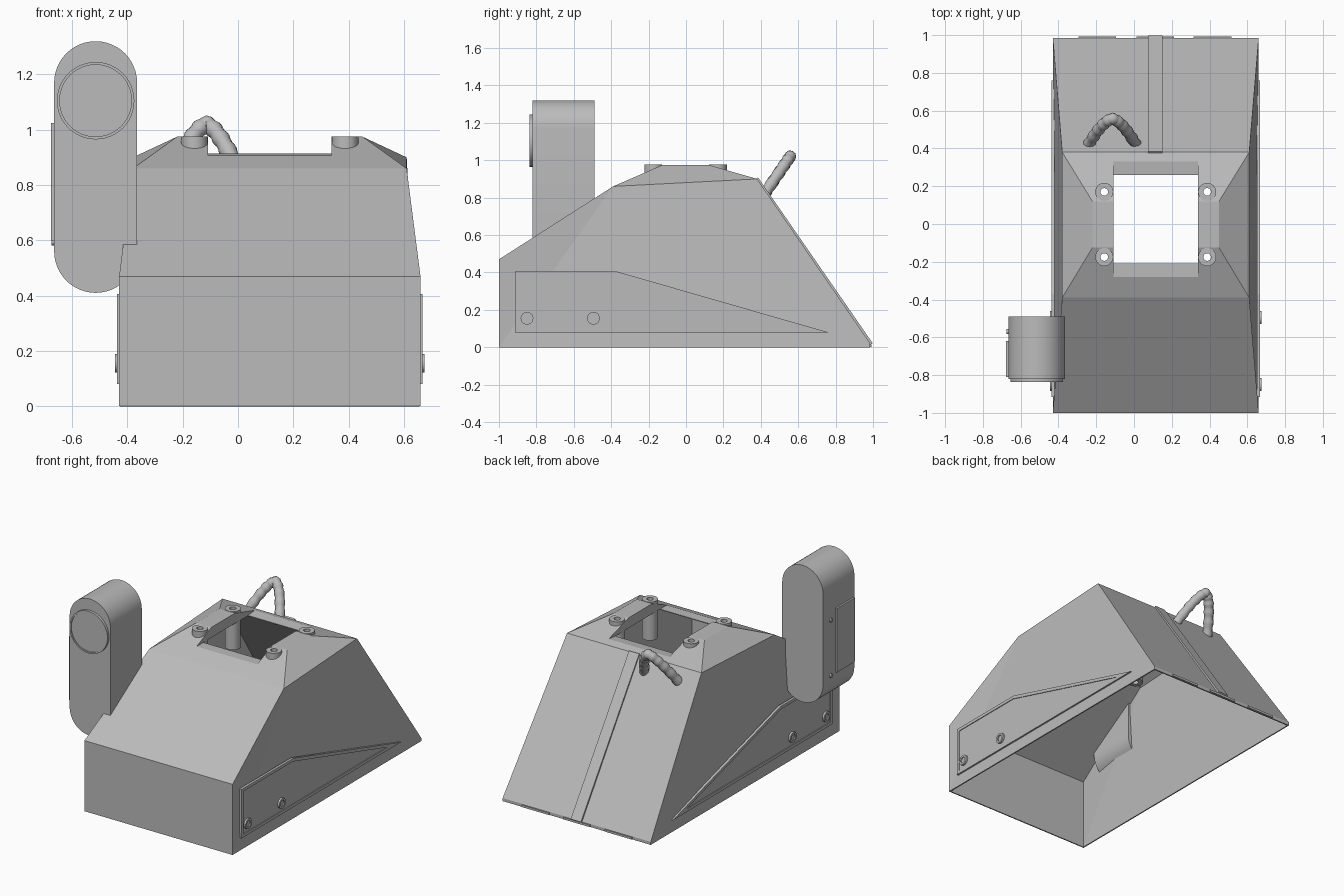
import bpy, bmesh, math
from mathutils import Vector, Matrix

if "Cube" in bpy.data.objects:
    bpy.data.objects.remove(bpy.data.objects["Cube"])

CX = 0.115  # hull centre line
grey = bpy.data.materials.new("grey")
grey.diffuse_color = (0.5, 0.5, 0.5, 1)
grey.use_nodes = True
grey.node_tree.nodes["Principled BSDF"].inputs["Base Color"].default_value = grey.diffuse_color


def make(name, bm, smooth=False):
    bmesh.ops.recalc_face_normals(bm, faces=bm.faces)
    me = bpy.data.meshes.new(name)
    bm.to_mesh(me)
    bm.free()
    ob = bpy.data.objects.new(name, me)
    bpy.context.collection.objects.link(ob)
    me.materials.append(grey)
    if smooth:
        bpy.ops.object.select_all(action='DESELECT')
        ob.select_set(True)
        bpy.context.view_layer.objects.active = ob
        bpy.ops.object.shade_smooth_by_angle(angle=math.radians(35))
    return ob


def prism(bm, pts, to3d, a, b):
    """Extrude a 2D outline from depth a to depth b."""
    lo = [bm.verts.new(to3d(p, a)) for p in pts]
    hi = [bm.verts.new(to3d(p, b)) for p in pts]
    bm.faces.new(lo)
    bm.faces.new(hi[::-1])
    for i in range(len(pts)):
        j = (i + 1) % len(pts)
        bm.faces.new((lo[i], lo[j], hi[j], hi[i]))


def lathe(bm, profile, origin, axis, n=32):
    """Revolve a closed (radius, height) profile about an axis."""
    rot = Vector((0, 0, 1)).rotation_difference(Vector(axis)).to_matrix().to_4x4()
    m = Matrix.Translation(origin) @ rot
    rings = [[bm.verts.new(m @ Vector((r * math.cos(t), r * math.sin(t), h))) for r, h in profile]
             for t in (2 * math.pi * i / n for i in range(n))]
    k = len(profile)
    for i in range(n):
        a, b = rings[i], rings[(i + 1) % n]
        for j in range(k):
            bm.faces.new((a[j], b[j], b[(j + 1) % k], a[(j + 1) % k]))


def disc(bm, r, h, origin, axis, n=32):
    rot = Vector((0, 0, 1)).rotation_difference(Vector(axis)).to_matrix().to_4x4()
    m = Matrix.Translation(Vector(origin) + Vector(axis) * h / 2) @ rot
    bmesh.ops.create_cone(bm, cap_ends=True, segments=n, radius1=r, radius2=r, depth=h, matrix=m)


def box(bm, lo, hi):
    prism(bm, [(lo[0], lo[1]), (hi[0], lo[1]), (hi[0], hi[1]), (lo[0], hi[1])],
          lambda p, d: (p[0], p[1], d), lo[2], hi[2])


# Hull shell: half-width, y, z of each mirrored corner
P = dict(A=(.545, -1, 0), B=(.545, -1, .47), C=(.495, -.39, .86), D=(.495, .38, .9),
         E=(.545, .985, .02), G=(.545, .985, 0),
         T=(.335, -.125, .975), U=(.335, .12, .975), N=(.223, -.125, .975), M=(.223, .12, .975),
         S=(.223, -.28, .907), R=(.223, .33, .9144), H=(.223, -.21, .907), K=(.223, .26, .907))
bm = bmesh.new()
V = {(k, s): bm.verts.new((CX + s * p[0], p[1], p[2])) for k, p in P.items() for s in (-1, 1)}
for s in (-1, 1):
    for f in ("ABC", "ACD", "ADEG", "CDUT", "TUMN", "NMRKHS"):
        bm.faces.new([V[k, s] for k in f][::s])
for f in ("AB", "BC", "CTNS", "SH", "RK", "DUMR", "DE", "EG"):
    bm.faces.new([V[k, -1] for k in f] + [V[k, 1] for k in f[::-1]])
hull = make("hull_shell", bm)
mod = hull.modifiers.new("thickness", 'SOLIDIFY')
mod.thickness = 0.012
mod.offset = -1

# Mounting posts with through holes, and the cutter that opens the deck
posts, holes = bmesh.new(), bmesh.new()
for x in (CX - .2725, CX + .2725):
    for y in (-.175, .17):
        lathe(posts, [(.02, 0), (.048, 0), (.048, .256), (.02, .256)], (x, y, .72), (0, 0, 1))
        disc(holes, .034, .4, (x, y, .7), (0, 0, 1))
make("mounting_posts", posts, True)
cutter = make("post_hole_cutter", holes)
cutter.hide_render = True
cutter.hide_viewport = True
cutter.display_type = 'WIRE'
mod = hull.modifiers.new("post_holes", 'BOOLEAN')
mod.object = cutter
mod.operation = 'DIFFERENCE'
mod.solver = 'EXACT'

# Side panels with a raised rim, and their bolts
outer = [(-.915, .08), (-.915, .405), (-.37, .405), (.76, .08)]
inner = [(-.895, .1), (-.895, .385), (-.375, .385), (.62, .1)]
for s, side in ((-1, "left"), (1, "right")):
    bm = bmesh.new()
    X = lambda d: CX + s * d
    rows = [[bm.verts.new((X(d), y, z)) for y, z in pts]
            for pts, d in ((outer, .535), (outer, .552), (inner, .552), (inner, .547))]
    for a, b in zip(rows, rows[1:]):
        for i in range(4):
            j = (i + 1) % 4
            bm.faces.new((a[i], a[j], b[j], b[i]))
    bm.faces.new(rows[3])
    bm.faces.new(rows[0])
    make(side + "_side_panel", bm)
    bm = bmesh.new()
    for y in (-.85, -.495):
        lathe(bm, [(.02, 0), (.034, 0), (.034, .02), (.02, .02)], (X(.54), y, .155), (s, 0, 0), 24)
        disc(bm, .02, .013, (X(.54), y, .155), (s, 0, 0), 24)
    make(side + "_panel_bolts", bm, True)

# Rear slope strip and the small plates along the rear edge
bm = bmesh.new()
prism(bm, [(.375, .9), (.385, .908), (.998, .022), (.985, .012)],
      lambda p, d: (d, p[0], p[1]), .075, .15)
make("rear_strip", bm)
bm = bmesh.new()
for x in (-.295, .012, .315):
    box(bm, (x, .98, .002), (x + .2, .992, .016))
make("rear_edge_plates", bm)

# Upright pod: stadium outline
pod = [(-.515 + .15 * math.cos(t), c + .15 * math.sin(t))
       for c, t0 in ((1.17, 0), (.56, math.pi))
       for t in (t0 + math.pi * i / 24 for i in range(25))]
bm = bmesh.new()
prism(bm, pod, lambda p, d: (p[0], d, p[1]), -.82, -.49)
make("pod_body", bm, True)

# Round lens on the pod front
bm = bmesh.new()
lathe(bm, [(.13, 0), (.14, 0), (.14, .02), (.13, .02)], (-.515, -.817, 1.105), (0, -1, 0), 48)
disc(bm, .13, .014, (-.515, -.817, 1.105), (0, -1, 0), 48)
make("pod_lens", bm, True)

# Side cover and screws on the pod
bm = bmesh.new()
box(bm, (-.677, -.81, .6), (-.66, -.62, 1.025))
make("pod_cover", bm)
bm = bmesh.new()
for z in (.595, .965):
    disc(bm, .013, .015, (-.66, -.57, z), (-1, 0, 0), 16)
make("pod_screws", bm, True)

# Ribbed cable looping out of the rear slope
cu = bpy.data.curves.new("cable", 'CURVE')
cu.dimensions = '3D'
cu.bevel_depth = 0.03
cu.bevel_resolution = 3
cu.use_fill_caps = True
sp = cu.splines.new('POLY')
path = []
n = 40
for i in range(n + 1):
    u = 2 * i / n - 1
    rise = 1 - (0.35 * u * u + 0.65 * abs(u) ** 1.4)
    path.append((-.115 + .125 * u, .42 + .137 * rise, .82 + .2 * rise))
sp.points.add(n)
for i, p in enumerate(path):
    sp.points[i].co = (*p, 1)
    sp.points[i].radius = 1.08 if i % 4 < 2 else .96
sp.use_smooth = True
cable = bpy.data.objects.new("cable", cu)
bpy.context.collection.objects.link(cable)
cu.materials.append(grey)
